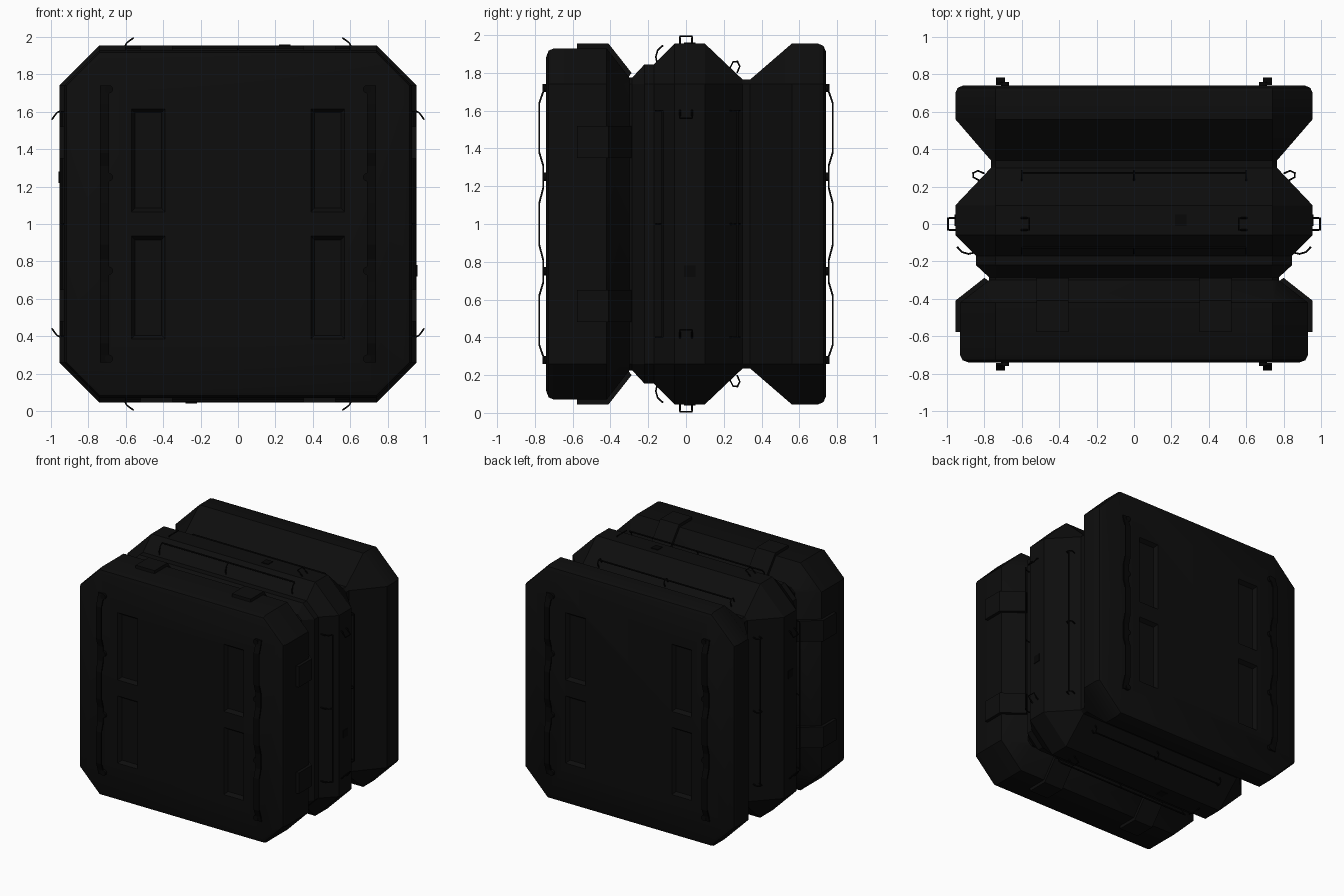
import bpy, bmesh
from math import radians
from mathutils import Matrix, Vector

cube = bpy.data.objects.get("Cube")
if cube:
    bpy.data.objects.remove(cube, do_unlink=True)

MID = Vector((0, 0, 1))  # centre of the container


def material(name, value):
    m = bpy.data.materials.new(name)
    m.use_nodes = True
    col = (value, value, value, 1)
    m.diffuse_color = col
    bsdf = m.node_tree.nodes["Principled BSDF"]
    bsdf.inputs["Base Color"].default_value = col
    bsdf.inputs["Roughness"].default_value = 0.8
    return m


SHELL = material("near black shell", 0.004)
METAL = material("black metal", 0.002)


def finish(bm, name, mat):
    bmesh.ops.recalc_face_normals(bm, faces=bm.faces)
    me = bpy.data.meshes.new(name)
    bm.to_mesh(me)
    bm.free()
    ob = bpy.data.objects.new(name, me)
    bpy.context.collection.objects.link(ob)
    me.materials.append(mat)
    return ob


def select(ob):
    bpy.ops.object.select_all(action="DESELECT")
    ob.select_set(True)
    bpy.context.view_layer.objects.active = ob


def turn(p, k):
    """Quarter turns about the y axis, then lift onto the ground."""
    return Matrix.Rotation(radians(90 * k), 3, "Y") @ Vector(p) + MID


def tube(name, points, k, radius=0.005):
    cu = bpy.data.curves.new(name, "CURVE")
    cu.dimensions = "3D"
    cu.bevel_depth = radius
    cu.bevel_resolution = 1
    cu.use_fill_caps = True
    sp = cu.splines.new("POLY")
    sp.points.add(len(points) - 1)
    for q, p in zip(sp.points, points):
        q.co = (*turn(p, k), 1)
    ob = bpy.data.objects.new(name, cu)
    bpy.context.collection.objects.link(ob)
    cu.materials.append(METAL)
    select(ob)
    bpy.ops.object.convert(target="MESH")


def prism(name, outline, half, x, k, mat):
    """Outline in (y, height), extruded along x, on side k."""
    bm = bmesh.new()
    ends = [[bm.verts.new(turn((x + s * half, y, h), k)) for y, h in outline] for s in (-1, 1)]
    n = len(outline)
    for i in range(n):
        j = (i + 1) % n
        bm.faces.new((ends[0][i], ends[0][j], ends[1][j], ends[1][i]))
    bm.faces.new(ends[0])
    bm.faces.new(ends[1])
    return finish(bm, name, mat)


# Shell: chamfered square sections of varying half size along y
PROFILE = [(-.74, .885), (-.728, .917), (-.70, .93), (-.42, .93), (-.30, .775),
           (-.285, .775), (-.22, .845), (-.17, .845), (-.06, .955), (.10, .955),
           (.30, .765), (.34, .765), (.56, .955), (.70, .955), (.728, .943), (.74, .915)]
C = 0.74
bm = bmesh.new()
rings = []
for y, h in PROFILE:
    pts = [(C, h), (h, C), (h, -C), (C, -h), (-C, -h), (-h, -C), (-h, C), (-C, h)]
    rings.append([bm.verts.new((x, y, z + 1)) for x, z in pts])
for a, b in zip(rings, rings[1:]):
    for i in range(8):
        j = (i + 1) % 8
        bm.faces.new((a[i], a[j], b[j], b[i]))
bm.faces.new(rings[0])
bm.faces.new(rings[-1])
shell = finish(bm, "container_shell", SHELL)

# Sloped-wall recesses in the front and back faces
bm = bmesh.new()
for sx in (-1, 1):
    for sy in (-1, 1):
        for sz in (-1, 1):
            start = len(bm.verts)
            bmesh.ops.create_cube(bm, size=1)
            bm.verts.ensure_lookup_table()
            for v in bm.verts[start:]:
                inner = v.co.y < 0
                m = 0.02 if inner else -0.005
                v.co = Vector((sx * (.48 + v.co.x * 2 * (.09 - m)),
                               sy * (.712 if inner else .747),
                               1 + sz * (.34 + v.co.z * 2 * (.275 - m))))
cutter = finish(bm, "recess_cutter", SHELL)
cutter.hide_render = True
mod = shell.modifiers.new("recesses", "BOOLEAN")
mod.operation = "DIFFERENCE"
mod.object = cutter
mod.solver = "EXACT"
select(shell)
bpy.ops.object.modifier_apply(modifier=mod.name)
bpy.data.objects.remove(cutter, do_unlink=True)
bpy.ops.object.shade_smooth_by_angle(angle=radians(32))

# Raised pads, lifting rings and handrails on all four sides
PAD = [(-.578, .92), (-.578, .955), (-.41, .955), (-.288, .80), (-.31, .77), (-.43, .92)]
BRACKETS = {"front": [(-.15, .84), (-.16, .885), (-.15, .92), (-.125, .943)],
            "rear": [(.23, .82), (.25, .86), (.272, .86), (.285, .835), (.27, .80)]}
for k in range(4):
    for s in (-1, 1):
        prism("latch_pad", PAD, .085, s * .435, k, SHELL)
        curl = [(.605, .95), (.595, .968), (.58, .98), (.56, .994)]
        path = [(s * x, -.032, h) for x, h in curl] + [(s * x, .032, h) for x, h in curl[::-1]]
        tube("lifting_ring", path, k)
    for side, pts in BRACKETS.items():
        for x in (-.6, 0, .6):
            tube(side + "_rail_bracket", [(x, y, h) for y, h in pts], k)
        y, h = pts[-1] if side == "front" else pts[2]
        tube(side + "_handrail", [(-.6, y, h), (.6, y, h)], k, .006)
    prism("marker_plate", [(-.01, .95), (-.01, .96), (.05, .96), (.05, .95)], .03, .25, k, METAL)

# Wavy flat straps with round studs on the front and back faces
HALF = [(.74, .748), (.70, .756), (.64, .777), (.38, .777), (.31, .756), (.19, .756), (.11, .777)]
WAVE = HALF + [(-z, y) for z, y in HALF[::-1]]
for sx in (-1, 1):
    for sy in (-1, 1):
        outline = [(sy * (y - .005), z) for z, y in WAVE] + [(sy * (y + .005), z) for z, y in WAVE[::-1]]
        prism("strap", outline, .024, sx * .713, 0, METAL)
        for z in (-.72, -.25, .25, .72):
            bm = bmesh.new()
            rot = Matrix.Rotation(radians(90), 4, "X")
            bmesh.ops.create_cone(bm, cap_ends=True, segments=12, radius1=.022, radius2=.022, depth=.025,
                                  matrix=Matrix.Translation((sx * .69, sy * .748, 1 + z)) @ rot)
            finish(bm, "strap_stud", METAL)
